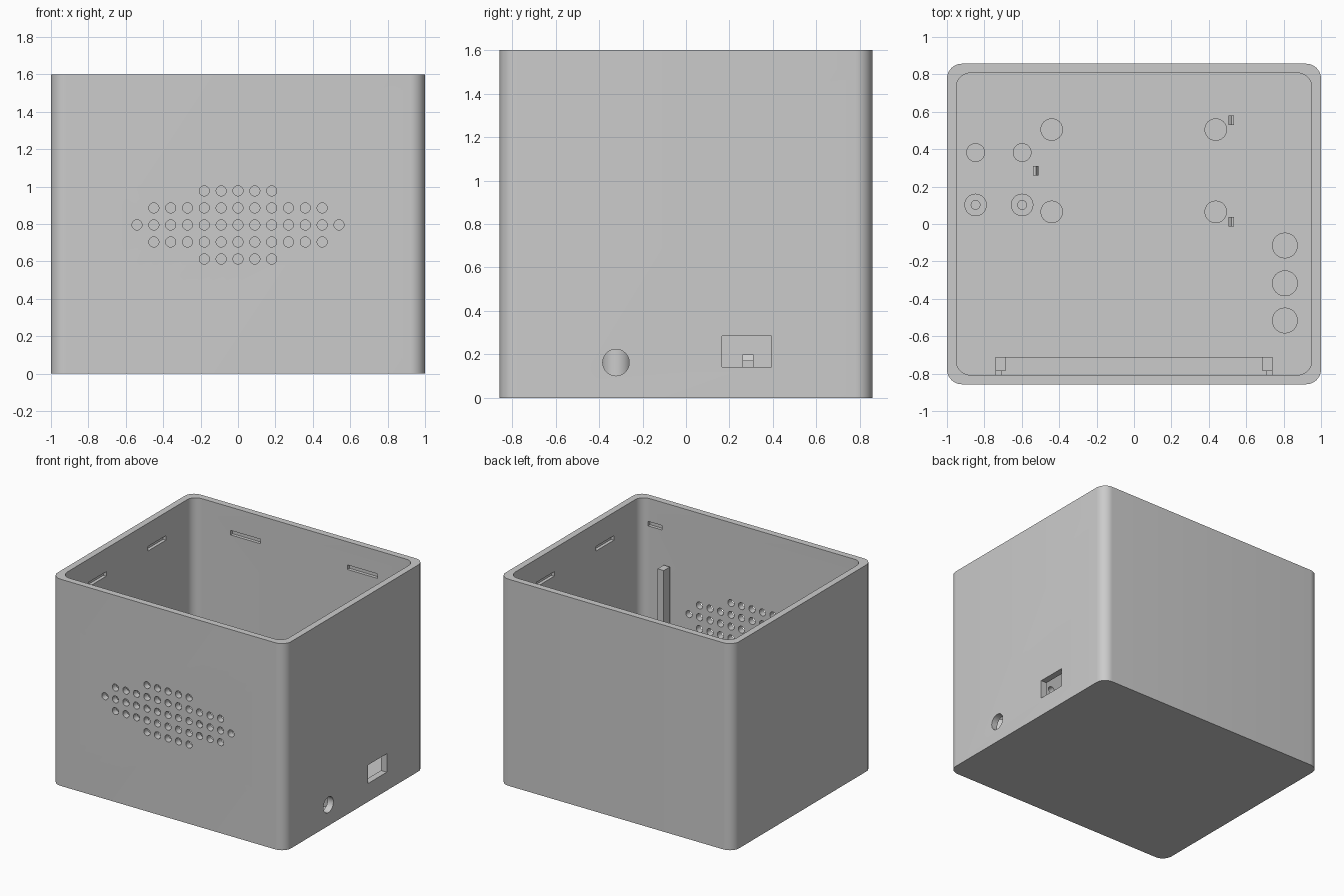
import bpy
import bmesh
import math
from mathutils import Matrix, Vector

if "Cube" in bpy.data.objects:
    bpy.data.objects.remove(bpy.data.objects["Cube"], do_unlink=True)

grey = bpy.data.materials.new("plain grey plastic")
grey.use_nodes = True
grey.diffuse_color = (0.6, 0.6, 0.6, 1)
grey.node_tree.nodes["Principled BSDF"].inputs["Base Color"].default_value = (0.6, 0.6, 0.6, 1)

HALF_X, HALF_Y, HEIGHT = 1.0, 0.857, 1.6
WALL = 0.05
IN_X, IN_Y = HALF_X - WALL, HALF_Y - WALL


def finish(name, bm):
    bmesh.ops.recalc_face_normals(bm, faces=bm.faces)
    mesh = bpy.data.meshes.new(name)
    bm.to_mesh(mesh)
    bm.free()
    obj = bpy.data.objects.new(name, mesh)
    bpy.context.collection.objects.link(obj)
    mesh.materials.append(grey)
    return obj


def smooth(obj):
    bpy.ops.object.select_all(action="DESELECT")
    obj.select_set(True)
    bpy.context.view_layer.objects.active = obj
    bpy.ops.object.shade_smooth_by_angle(angle=math.radians(35))


def add_box(bm, low, high):
    low, high = Vector(low), Vector(high)
    size = high - low
    matrix = Matrix.Translation((low + high) / 2) @ Matrix.Diagonal((*size, 1))
    bmesh.ops.create_cube(bm, size=1, matrix=matrix)


def add_cylinder(bm, centre, radius, depth, rotation=Matrix(), sides=32):
    bmesh.ops.create_cone(bm, cap_ends=True, segments=sides, radius1=radius, radius2=radius,
                          depth=depth, matrix=Matrix.Translation(centre) @ rotation)


def add_prism(bm, points, direction):
    face = bm.faces.new([bm.verts.new(p) for p in points])
    extruded = bmesh.ops.extrude_face_region(bm, geom=[face])["geom"]
    verts = [v for v in extruded if isinstance(v, bmesh.types.BMVert)]
    bmesh.ops.translate(bm, verts=verts, vec=direction)


def rounded_block(name, hx, hy, radius, bottom, top, steps=10):
    points = []
    for corner, (sx, sy) in enumerate([(1, 1), (-1, 1), (-1, -1), (1, -1)]):
        for i in range(steps + 1):
            a = math.pi / 2 * (corner + i / steps)
            points.append((sx * (hx - radius) + radius * math.cos(a),
                           sy * (hy - radius) + radius * math.sin(a), bottom))
    bm = bmesh.new()
    add_prism(bm, points, (0, 0, top - bottom))
    return finish(name, bm)


def cut(obj, cutter):
    cutter.hide_render = True
    mod = obj.modifiers.new("cut", "BOOLEAN")
    mod.operation, mod.solver, mod.object = "DIFFERENCE", "EXACT", cutter
    bpy.context.view_layer.objects.active = obj
    bpy.ops.object.modifier_apply(modifier=mod.name)
    bpy.data.objects.remove(cutter, do_unlink=True)


# Open-topped case with rounded corners
case = rounded_block("case", HALF_X, HALF_Y, 0.08, 0, HEIGHT)
cut(case, rounded_block("cavity_cutter", IN_X, IN_Y, 0.075, WALL, HEIGHT + 0.2))

holes = bmesh.new()
# Speaker grille in the front wall
turn_y = Matrix.Rotation(math.pi / 2, 4, "X")
for row, reach in zip(range(-2, 3), (2, 5, 6, 5, 2)):
    for column in range(-reach, reach + 1):
        add_cylinder(holes, (column * 0.09, -HALF_Y + WALL / 2, 0.795 + row * 0.091),
                     0.027, 0.12, turn_y, 20)
# Round and rectangular ports in the right-hand wall
turn_x = Matrix.Rotation(math.pi / 2, 4, "Y")
add_cylinder(holes, (HALF_X - WALL / 2, -0.322, 0.163), 0.061, 0.12, turn_x)
add_box(holes, (0.9, 0.165, 0.142), (1.1, 0.392, 0.285))
# Blind lid-catch slots inside the four walls
LOW, HIGH, DEEP = 1.385, 1.42, 0.025
for s in (-1, 1):
    for centre, half, side in ((0.5, 0.128, 1), (0.83, 0.06, -1)):
        ys = sorted((side * (IN_Y - 0.02), side * (IN_Y + DEEP)))
        add_box(holes, (s * centre - half, ys[0], LOW), (s * centre + half, ys[1], HIGH))
    for side in (-1, 1):
        xs = sorted((side * (IN_X - 0.02), side * (IN_X + DEEP)))
        add_box(holes, (xs[0], s * 0.365 - 0.11, LOW), (xs[1], s * 0.365 + 0.11, HIGH))
cut(case, finish("hole_cutter", holes))
smooth(case)


def post(name, x, y, radius, top, peg=0):
    bm = bmesh.new()
    bottom = WALL - 0.005
    add_cylinder(bm, (x, y, (top + bottom) / 2), radius, top - bottom)
    if peg:
        add_cylinder(bm, (x, y, top + 0.015), peg, 0.04)
    smooth(finish(name, bm))


# Standoffs on the floor
for x in (-0.44, 0.437):
    for y in (0.065, 0.505):
        post("main_board_standoff", x, y, 0.06, 0.125)
for x in (-0.847, -0.598):
    post("small_board_standoff", x, 0.382, 0.05, 0.125)
    post("pegged_standoff", x, 0.102, 0.06, 0.125, 0.026)
for y in (-0.115, -0.317, -0.516):
    post("side_post", 0.807, y, 0.069, 0.3)

# Snap clips that hold the main board
for x, y, s in ((-0.525, 0.285, 1), (0.52, 0.555, -1), (0.52, 0.012, -1)):
    bm = bmesh.new()
    profile = [(-0.015, 0.045), (-0.015, 0.2), (0, 0.2), (0.015, 0.17), (0, 0.17), (0, 0.045)]
    add_prism(bm, [(x + s * px, y - 0.025, pz) for px, pz in profile], (0, 0.05, 0))
    finish("board_clip", bm)

# Speaker shelf and its two upright guides
bm = bmesh.new()
add_box(bm, (-0.74, -IN_Y - 0.005, 0.045), (0.74, -0.71, 0.46))
finish("speaker_shelf", bm)
for s in (-1, 1):
    bm = bmesh.new()
    for inner, back, front, top in ((0.688, -0.785, -0.71, 1.13), (0.705, -IN_Y - 0.005, -0.785, 0.8)):
        xs = sorted((s * inner, s * 0.74))
        add_box(bm, (xs[0], back, 0.45), (xs[1], front, top))
    finish("speaker_guide", bm)
